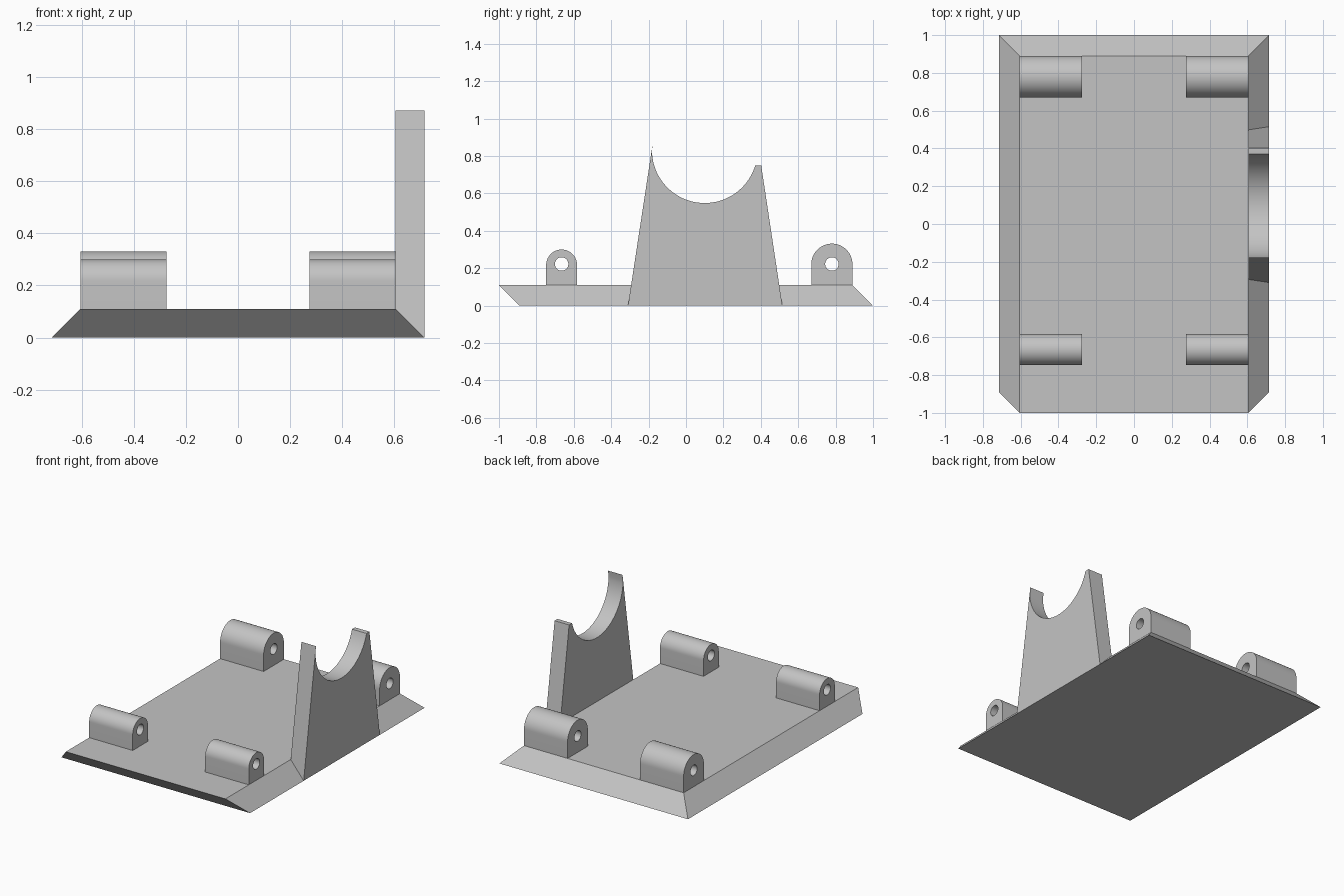
import bpy, bmesh
from math import sin, cos, pi, radians

if "Cube" in bpy.data.objects:
    bpy.data.objects.remove(bpy.data.objects["Cube"], do_unlink=True)

grey = bpy.data.materials.new("light grey")
grey.use_nodes = True
colour = (0.55, 0.55, 0.55, 1)
grey.diffuse_color = colour
grey.node_tree.nodes["Principled BSDF"].inputs["Base Color"].default_value = colour


def arc(cy, cz, r, start, end, n):
    """Points on an arc in the y-z plane, angles in degrees."""
    steps = [radians(start + (end - start) * i / n) for i in range(n + 1)]
    return [(cy + r * cos(a), cz + r * sin(a)) for a in steps]


def finish(bm, name):
    bmesh.ops.recalc_face_normals(bm, faces=bm.faces)
    mesh = bpy.data.meshes.new(name)
    bm.to_mesh(mesh)
    bm.free()
    mesh.materials.append(grey)
    obj = bpy.data.objects.new(name, mesh)
    bpy.context.collection.objects.link(obj)
    bpy.ops.object.select_all(action="DESELECT")
    bpy.context.view_layer.objects.active = obj
    obj.select_set(True)
    bpy.ops.object.shade_smooth_by_angle(angle=radians(30))
    return obj


def extrude_x(name, loops, x0, x1):
    """Fill closed y-z loops (outline, then holes) and extrude along x."""
    bm = bmesh.new()
    edges = []
    for loop in loops:
        vs = [bm.verts.new((x0, y, z)) for y, z in loop]
        edges += [bm.edges.new((v, vs[i - 1])) for i, v in enumerate(vs)]
    bmesh.ops.triangle_fill(bm, edges=edges, use_beauty=True)
    out = bmesh.ops.extrude_face_region(bm, geom=bm.faces[:])
    moved = [g for g in out["geom"] if isinstance(g, bmesh.types.BMVert)]
    bmesh.ops.translate(bm, verts=moved, vec=(x1 - x0, 0, 0))
    return finish(bm, name)


# Base plate: sides and back slope outwards, front is undercut
HALF, SLOPE, TOP = 0.715, 0.11, 0.11
bm = bmesh.new()
bmesh.ops.create_cube(bm, size=2)
for v in bm.verts:
    upper, back = v.co.z > 0, v.co.y > 0
    v.co.x *= HALF - SLOPE * upper
    v.co.y = (1 if back else SLOPE - 1) - SLOPE * upper
    v.co.z = TOP * upper
finish(bm, "base_plate")

# Upright cradle on the left side
cradle = [(-0.31, 0), (0.515, 0), (0.402, 0.75), (0.371, 0.75)]
cradle += arc(0.1, 0.83, 0.282, -16.5, -180, 40) + [(-0.177, 0.872)]
extrude_x("cradle_upright", [cradle], HALF - SLOPE, HALF)

# Four hinge lugs with round tops and pin holes
for place, y, r, z in (("front", -0.665, 0.0825, 0.217), ("back", 0.78, 0.11, 0.221)):
    outline = [(y - r, TOP), (y + r, TOP)] + arc(y, z, r, 0, 180, 32)
    hole = arc(y, 0.222, 0.036, 0, 360, 32)[:-1]
    for side, sign in (("left", 1), ("right", -1)):
        extrude_x(f"{place}_{side}_lug", [outline, hole], sign * 0.275, sign * 0.605)
